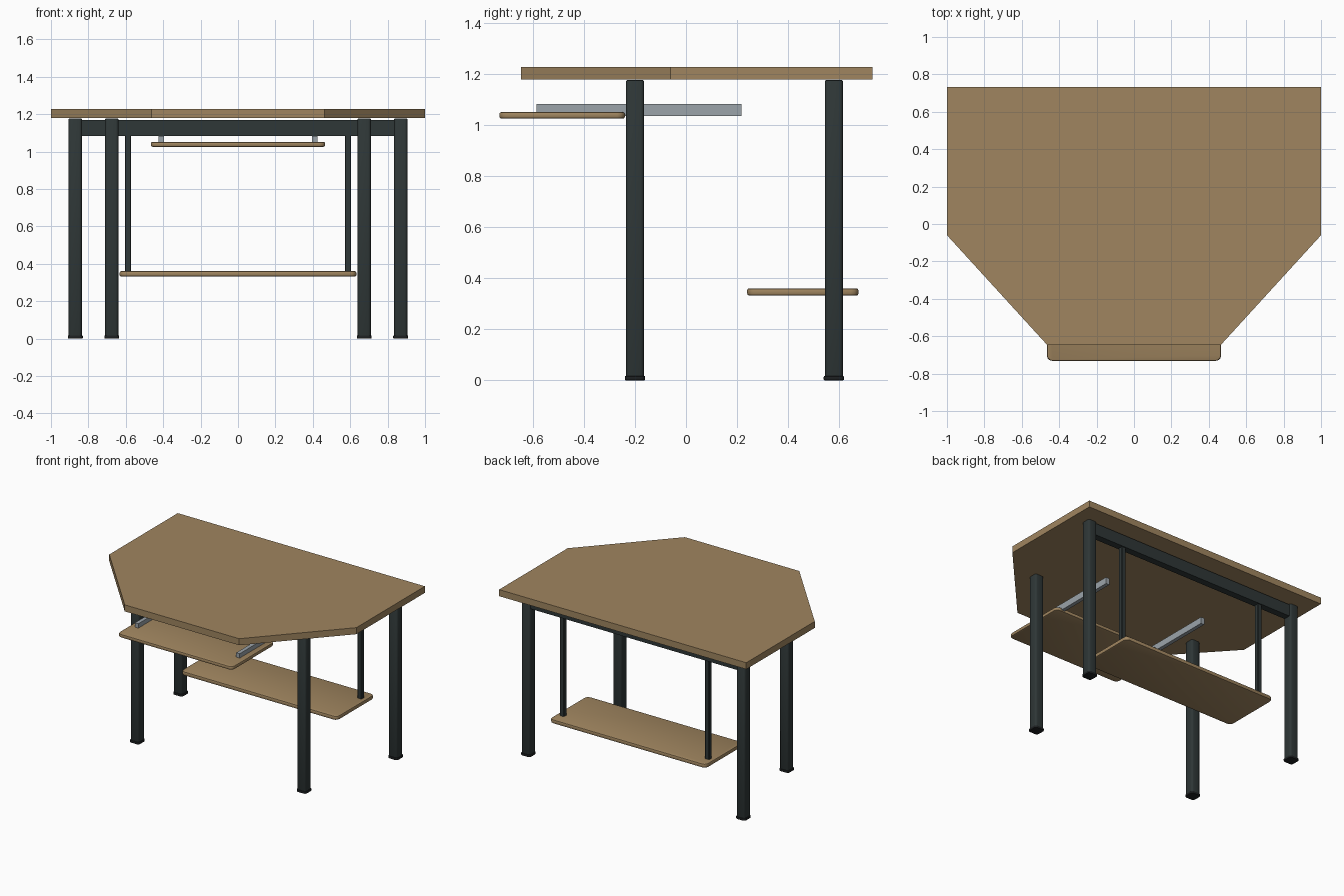
import bpy, bmesh

if "Cube" in bpy.data.objects:
    bpy.data.objects.remove(bpy.data.objects["Cube"])


def mat(name, rgb):
    m = bpy.data.materials.new(name)
    m.diffuse_color = (*rgb, 1)
    m.use_nodes = True
    m.node_tree.nodes["Principled BSDF"].inputs["Base Color"].default_value = m.diffuse_color
    return m


WOOD = mat("oak wood", (0.35, 0.235, 0.115))
STEEL = mat("dark painted steel", (0.028, 0.038, 0.038))
RUBBER = mat("black rubber", (0.012, 0.014, 0.015))
RAIL = mat("grey metal", (0.33, 0.37, 0.40))


def prism(name, pts, z0, z1, material, corner=0.0, rim=0.0, segs=3):
    """Extrude an outline from z0 to z1, rounding upright corners, then rims."""
    bm = bmesh.new()
    f = bm.faces.new([bm.verts.new((x, y, z0)) for x, y in pts])
    top = bmesh.ops.extrude_face_region(bm, geom=[f])["geom"]
    for v in top:
        if isinstance(v, bmesh.types.BMVert):
            v.co.z = z1
    bmesh.ops.recalc_face_normals(bm, faces=bm.faces)

    def upright(e):
        return abs(e.verts[0].co.z - e.verts[1].co.z) > 1e-5

    if corner:
        bmesh.ops.bevel(bm, geom=[e for e in bm.edges if upright(e)], offset=corner,
                        segments=segs, profile=0.5, affect='EDGES')
    if rim:
        bmesh.ops.bevel(bm, geom=[e for e in bm.edges if not upright(e)], offset=rim,
                        segments=2, profile=0.5, affect='EDGES')
    me = bpy.data.meshes.new(name)
    bm.to_mesh(me)
    bm.free()
    me.materials.append(material)
    ob = bpy.data.objects.new(name, me)
    bpy.context.collection.objects.link(ob)
    if corner:
        bpy.ops.object.select_all(action='DESELECT')
        ob.select_set(True)
        bpy.context.view_layer.objects.active = ob
        bpy.ops.object.shade_smooth_by_angle(angle=0.6)
    return ob


def rect(x0, x1, y0, y1):
    return [(x0, y0), (x1, y0), (x1, y1), (x0, y1)]


def square(x, y, h):
    return rect(x - h, x + h, y - h, y + h)


# Tabletop with angled front corners
prism("tabletop", [(-1, 0.732), (-1, -0.06), (-0.463, -0.648),
                   (0.463, -0.648), (1, -0.06), (1, 0.732)], 1.18, 1.228, WOOD)

# Sliding tray and lower shelf
prism("keyboard_tray", rect(-0.466, 0.466, -0.732, -0.24), 1.026, 1.052, WOOD, 0.03, 0.008)
prism("lower_shelf", rect(-0.633, 0.633, 0.24, 0.676), 0.332, 0.361, WOOD, 0.03, 0.008)

# Rear beam
prism("rear_beam", rect(-0.85, 0.85, 0.555, 0.605), 1.083, 1.17, STEEL)

for side, s in (("left", -1), ("right", 1)):
    # Legs with feet
    for where, x, y in (("front", 0.675, -0.2), ("back", 0.87, 0.58)):
        prism(f"{where}_leg_{side}", square(s * x, y, 0.035), 0.01, 1.177, STEEL, 0.014, 0.004)
        prism(f"{where}_foot_{side}", square(s * x, y, 0.04), 0, 0.017, RUBBER, 0.018, 0.004)
    # Shelf hangers and tray rails
    prism(f"shelf_hanger_{side}", square(s * 0.588, 0.58, 0.017), 0.35, 1.09, STEEL, 0.004, 0, 1)
    prism(f"tray_rail_{side}", rect(s * 0.41 - 0.014, s * 0.41 + 0.014, -0.586, 0.218),
          1.036, 1.084, RAIL)
